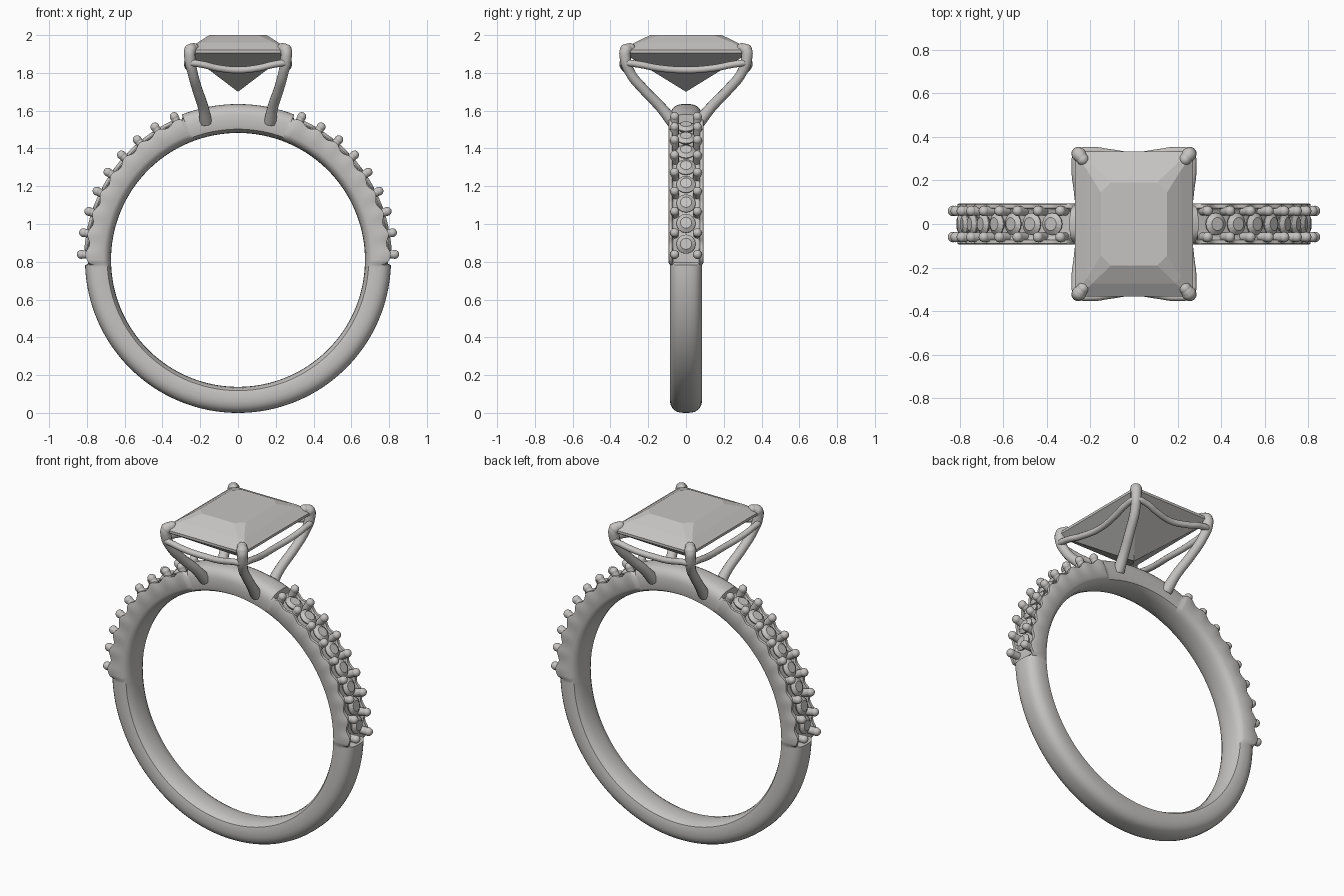
import bpy, bmesh, math
from mathutils import Matrix, Vector

cube = bpy.data.objects.get("Cube")
if cube:
    bpy.data.objects.remove(cube, do_unlink=True)

CENTRE = Vector((0, 0, 0.81))
PITCH = 8.0          # degrees between small stones
FIRST_BEAD = 2.0
STONES = 8


def material(name, colour):
    m = bpy.data.materials.new(name)
    m.use_nodes = True
    m.diffuse_color = colour
    m.node_tree.nodes["Principled BSDF"].inputs["Base Color"].default_value = colour
    return m


GREY = material("pale grey", (0.56, 0.55, 0.54, 1))


def finish(name, bm, smooth=None):
    bmesh.ops.recalc_face_normals(bm, faces=bm.faces[:])
    mesh = bpy.data.meshes.new(name)
    bm.to_mesh(mesh)
    bm.free()
    return place(name, mesh, smooth)


def place(name, mesh, smooth):
    obj = bpy.data.objects.new(name, mesh)
    bpy.context.collection.objects.link(obj)
    mesh.materials.clear()
    mesh.materials.append(GREY)
    if smooth:
        bpy.ops.object.select_all(action="DESELECT")
        obj.select_set(True)
        bpy.context.view_layer.objects.active = obj
        bpy.ops.object.shade_smooth_by_angle(angle=math.radians(smooth))
    return obj


def loft(bm, rings, closed=False):
    """Bridge rings of equal length; returns the vertex rings."""
    vs = [[bm.verts.new(p) for p in ring] for ring in rings]
    n = len(vs[0])
    for i in range(len(vs) if closed else len(vs) - 1):
        a, b = vs[i], vs[(i + 1) % len(vs)]
        for k in range(n):
            bm.faces.new((a[k], a[(k + 1) % n], b[(k + 1) % n], b[k]))
    return vs


def on_band(angle):
    """Frame on the band: local z points outwards, local y stays y."""
    return Matrix.Translation(CENTRE) @ Matrix.Rotation(math.radians(90 - angle), 4, "Y")


def wire(name, points, radius, taper=None, cyclic=False):
    cu = bpy.data.curves.new(name, "CURVE")
    cu.dimensions = "3D"
    cu.bevel_depth = radius
    cu.bevel_resolution = 4
    cu.resolution_u = 10
    cu.use_fill_caps = True
    sp = cu.splines.new("BEZIER")
    sp.bezier_points.add(len(points) - 1)
    sp.use_cyclic_u = cyclic
    for i, (bp, p) in enumerate(zip(sp.bezier_points, points)):
        bp.co = p
        bp.handle_left_type = bp.handle_right_type = "AUTO"
        bp.radius = taper[i] if taper else 1
    tmp = bpy.data.objects.new(name + "_path", cu)
    bpy.context.collection.objects.link(tmp)
    bpy.context.view_layer.update()
    mesh = bpy.data.meshes.new_from_object(tmp.evaluated_get(bpy.context.evaluated_depsgraph_get()))
    bpy.data.objects.remove(tmp, do_unlink=True)
    return place(name, mesh, 50)


# Band: cross-section swept round, grooved where the small stones sit
def section(angle):
    e = angle if angle <= 90 else 180 - angle
    inner = [(0.08, 0.692), (0.06, 0.68), (0.03, 0.674)]
    if -1 <= e <= 68:
        rim = 0.8 + 0.01 * math.cos(math.radians((e - FIRST_BEAD) / PITCH * 360))
        half = [(0.03, 0.778), (0.06, 0.778), (0.07, 0.785), (0.073, rim),
                (0.09, rim), (0.093, rim - 0.006), (0.093, 0.712)]
        mid = 0.778
    else:
        r, w = (0.825, 0.085) if e > 0 else (0.81, 0.085)
        half = [(0.025, r - 0.001), (0.045, r - 0.005), (0.06, r - 0.013),
                (0.072, r - 0.025), (0.08, r - 0.04), (w, r - 0.06), (w, 0.712)]
        mid = r
    half += inner
    ring = [(0, mid)] + half + [(0, 0.672)] + [(-y, r) for y, r in reversed(half)]
    frame = on_band(angle)
    return [frame @ Vector((0, y, r)) for y, r in ring]


bm = bmesh.new()
loft(bm, [section(a) for a in range(-90, 270)], closed=True)
finish("band", bm, 40)

# Beads on short posts, and faceted small stones, on both shoulders
beads, gems = bmesh.new(), bmesh.new()
for side in (False, True):
    for i in range(STONES + 1):
        e = FIRST_BEAD + PITCH * i
        frame = on_band(180 - e if side else e)
        for y in (-0.06, 0.06):
            bmesh.ops.create_uvsphere(beads, u_segments=14, v_segments=10, radius=0.024,
                                      matrix=frame @ Matrix.Translation((0, y, 0.83)))
            bmesh.ops.create_cone(beads, segments=12, radius1=0.022, radius2=0.022, depth=0.06,
                                  matrix=frame @ Matrix.Translation((0, y, 0.8)))
    for i in range(STONES):
        e = FIRST_BEAD + PITCH * (i + 0.5)
        frame = on_band(180 - e if side else e)
        rings = [[frame @ Vector((r * math.cos(k * math.pi / 8), r * math.sin(k * math.pi / 8), h))
                  for k in range(16)]
                 for r, h in ((0.02, 0.765), (0.051, 0.795), (0.051, 0.8), (0.03, 0.815))]
        vs = loft(gems, rings)
        gems.faces.new(vs[-1])
        gems.faces.new(vs[0])
finish("shoulder_beads", beads, 40)
finish("shoulder_stones", gems)


# Centre stone: cut-corner rectangle rings from the point up to the table
def octagon(x, y, cut, z):
    return [(x, y - cut, z), (x - cut, y, z), (cut - x, y, z), (-x, y - cut, z),
            (-x, cut - y, z), (cut - x, -y, z), (x - cut, -y, z), (x, cut - y, z)]


bm = bmesh.new()
vs = loft(bm, [octagon(0.27, 0.333, 0.012, 1.905), octagon(0.27, 0.333, 0.012, 1.92),
               octagon(0.215, 0.272, 0.025, 1.96), octagon(0.152, 0.19, 0.045, 2.0)])
bm.faces.new(vs[-1])
point = bm.verts.new((0, 0, 1.7))
for k in range(8):
    bm.faces.new((vs[0][k], point, vs[0][(k + 1) % 8]))
finish("centre_stone", bm)

# Four prongs with rounded claws
PRONG = [(0.17, 0.07, 1.54), (0.185, 0.135, 1.62), (0.215, 0.222, 1.71),
         (0.24, 0.295, 1.80), (0.255, 0.322, 1.88), (0.252, 0.318, 1.92), (0.235, 0.296, 1.93)]
TAPER = [1.1, 0.95, 0.9, 0.9, 1, 1.05, 0.9]
for sx, left in ((1, "left"), (-1, "right")):
    for sy, front in ((-1, "front"), (1, "back")):
        pts = [(sx * x, sy * y, z) for x, y, z in PRONG]
        wire(f"{front}_{left}_prong", pts, 0.03, TAPER)
        bm = bmesh.new()
        for p, r in ((pts[-1], 0.028), (pts[-2], 0.033)):
            bmesh.ops.create_uvsphere(bm, u_segments=16, v_segments=10, radius=r,
                                      matrix=Matrix.Translation(p))
        finish(f"{front}_{left}_claw", bm, 60)

# Gallery wire: dips and draws in between the prongs
QUARTER = [(0.245, 0, 1.815), (0.258, 0.15, 1.826), (0.268, 0.25, 1.845), (0.256, 0.322, 1.853),
           (0.19, 0.335, 1.845), (0.11, 0.325, 1.826), (0, 0.312, 1.815)]
top = QUARTER + [(-x, y, z) for x, y, z in reversed(QUARTER[:-1])]
loop = top + [(x, -y, z) for x, y, z in reversed(top[1:-1])]
wire("gallery_wire", loop, 0.018, cyclic=True)
